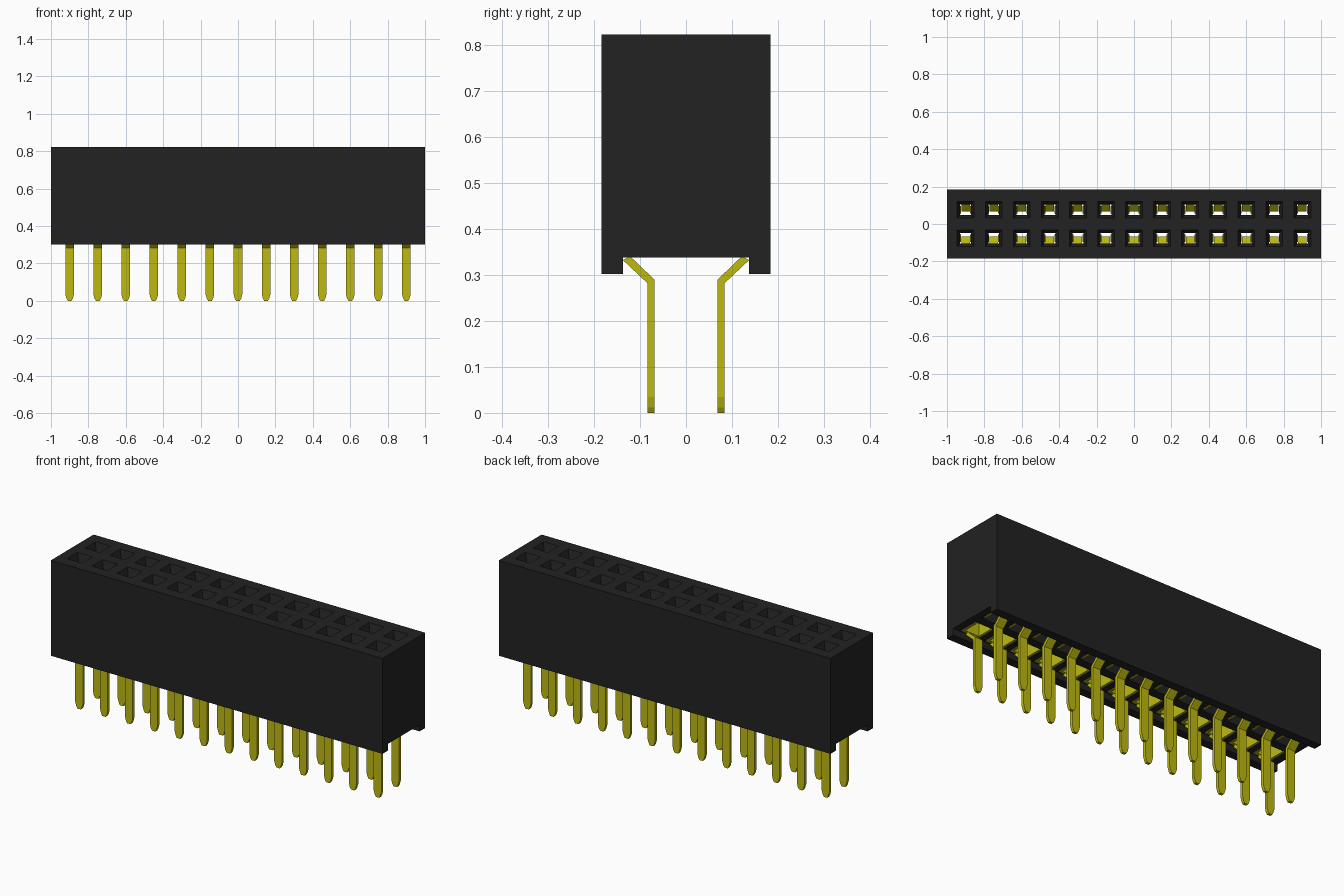
import bpy
import bmesh

cube = bpy.data.objects.get("Cube")
if cube:
    bpy.data.objects.remove(cube, do_unlink=True)

COLS = [(i - 6) * 0.15 for i in range(13)]
ROW_Y = 0.076
BOTTOM, CEILING, TOP = 0.302, 0.338, 0.822


def make_material(name, rgb, roughness):
    mat = bpy.data.materials.new(name)
    mat.use_nodes = True
    mat.diffuse_color = (*rgb, 1)
    bsdf = mat.node_tree.nodes["Principled BSDF"]
    bsdf.inputs["Base Color"].default_value = (*rgb, 1)
    bsdf.inputs["Roughness"].default_value = roughness
    return mat


black = make_material("black plastic", (0.016, 0.016, 0.016), 0.7)
gold = make_material("yellow metal", (0.51, 0.49, 0.006), 0.5)


def make_object(name, bm, mat):
    bmesh.ops.recalc_face_normals(bm, faces=bm.faces)
    mesh = bpy.data.meshes.new(name)
    bm.to_mesh(mesh)
    bm.free()
    mesh.materials.append(mat)
    obj = bpy.data.objects.new(name, mesh)
    bpy.context.collection.objects.link(obj)
    return obj


def loft(bm, rings):
    """Skin closed rings of points and cap both ends."""
    loops = [[bm.verts.new(p) for p in ring] for ring in rings]
    n = len(loops[0])
    for a, b in zip(loops, loops[1:]):
        for i in range(n):
            j = (i + 1) % n
            bm.faces.new((a[i], a[j], b[j], b[i]))
    bm.faces.new(loops[0])
    bm.faces.new(loops[-1])


def rect(x0, x1, y0, y1, z):
    return [(x0, y0, z), (x1, y0, z), (x1, y1, z), (x0, y1, z)]


# Housing: bar with a channel running along the underside
profile = [(-0.184, BOTTOM), (-0.137, BOTTOM), (-0.137, CEILING), (0.137, CEILING),
           (0.137, BOTTOM), (0.184, BOTTOM), (0.184, TOP), (-0.184, TOP)]
bm = bmesh.new()
loft(bm, [[(x, y, z) for y, z in profile] for x in (-1, 1)])
housing = make_object("housing", bm, black)

# Sockets: funnel mouth, narrow throat, wider contact cavity below
bm = bmesh.new()
for cx in COLS:
    for s in (-1, 1):
        cy = s * ROW_Y
        rings = []
        for half, z in ((0.047, TOP + 0.005), (0.029, 0.78), (0.029, 0.74)):
            rings.append(rect(cx - half, cx + half, cy - half, cy + half, z))
        y0, y1 = sorted((s * 0.024, s * 0.134))
        for z in (0.74, 0.32):
            rings.append(rect(cx - 0.058, cx + 0.058, y0, y1, z))
        loft(bm, rings)
cutter = make_object("socket_cutter", bm, black)
cutter.hide_render = True

mod = housing.modifiers.new("sockets", "BOOLEAN")
mod.operation = "DIFFERENCE"
mod.solver = "EXACT"
mod.object = cutter
deps = bpy.context.evaluated_depsgraph_get()
cut_mesh = bpy.data.meshes.new_from_object(housing.evaluated_get(deps))
housing.modifiers.clear()
housing.data = cut_mesh
bpy.data.objects.remove(cutter, do_unlink=True)

# Pin sections: half width, outer y, outer z, inner y, inner z
PIN = [(0.010, 0.084, 0.0, 0.068, 0.0),
       (0.017, 0.084, 0.012, 0.068, 0.012),
       (0.023, 0.084, 0.034, 0.068, 0.034),
       (0.023, 0.084, 0.282, 0.068, 0.289),
       (0.023, 0.137, 0.332, 0.121, 0.340)]


def build_contact(bm, cx, s):
    # Bent tail
    loft(bm, [[(cx - w, s * yo, zo), (cx + w, s * yo, zo),
               (cx + w, s * yi, zi), (cx - w, s * yi, zi)]
              for w, yo, zo, yi, zi in PIN])
    # Back plate
    loft(bm, [rect(cx - 0.05, cx + 0.05, s * 0.118, s * 0.133, z) for z in (0.339, 0.46)])
    # Side walls that narrow into spring beams leaning towards the throat
    for d in (-1, 1):
        loft(bm, [rect(cx + d * (x - 0.012), cx + d * x, s * y0, s * y1, z)
                  for x, y0, y1, z in ((0.054, 0.034, 0.13, 0.339),
                                       (0.054, 0.034, 0.13, 0.45),
                                       (0.052, 0.052, 0.10, 0.48),
                                       (0.036, 0.056, 0.096, 0.66),
                                       (0.046, 0.056, 0.096, 0.72))])


# Two rows of contacts
for name, s in (("front_contacts", -1), ("back_contacts", 1)):
    bm = bmesh.new()
    for cx in COLS:
        build_contact(bm, cx, s)
    make_object(name, bm, gold)
